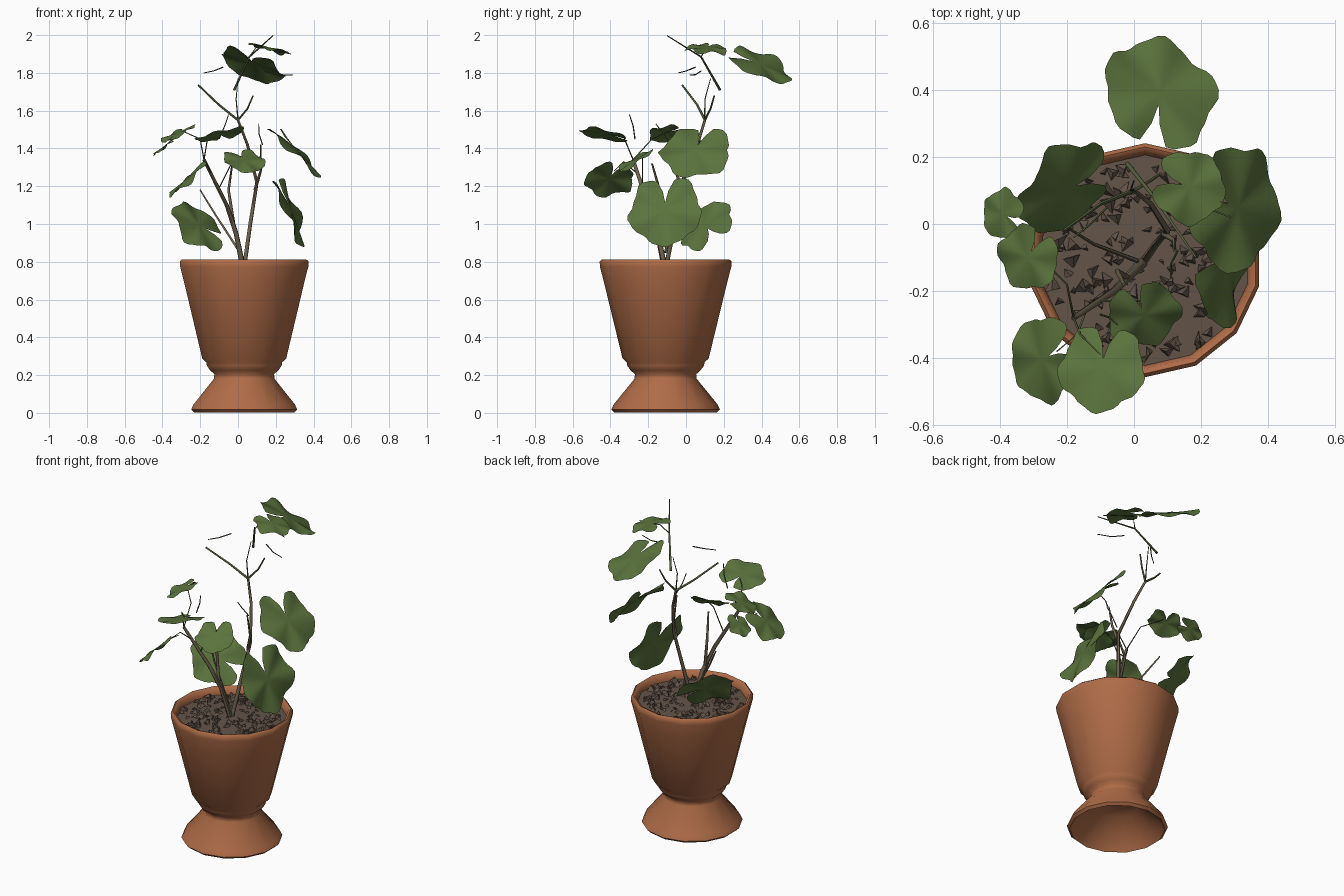
import bpy, bmesh, math, random
from mathutils import Vector

if "Cube" in bpy.data.objects:
    bpy.data.objects.remove(bpy.data.objects["Cube"])

random.seed(4)
TAU = math.tau
CX, CY = 0.033, -0.108   # pot axis


def material(name, rgb):
    m = bpy.data.materials.new(name)
    m.diffuse_color = (*rgb, 1)
    m.use_nodes = True
    m.node_tree.nodes["Principled BSDF"].inputs["Base Color"].default_value = m.diffuse_color
    return m


TERRACOTTA = material("terracotta", (0.43, 0.15, 0.064))
SOIL = material("soil", (0.125, 0.088, 0.066))
LEAF = material("leaf_green", (0.104, 0.172, 0.046))
BARK = material("stem_bark", (0.15, 0.12, 0.075))
TWIG = material("twig_green", (0.085, 0.11, 0.045))


def make(name, verts, faces, mat, smooth=None):
    me = bpy.data.meshes.new(name)
    me.from_pydata(verts, [], faces)
    me.materials.append(mat)
    ob = bpy.data.objects.new(name, me)
    bpy.context.collection.objects.link(ob)
    if smooth:
        for o in bpy.context.selected_objects:
            o.select_set(False)
        ob.select_set(True)
        bpy.context.view_layer.objects.active = ob
        bpy.ops.object.shade_smooth_by_angle(angle=math.radians(smooth))
    return ob


def lathe(name, profile, sides, mat):
    verts, faces = [], []
    for r, z in profile:
        for i in range(sides):
            a = TAU * (i + 0.5) / sides
            verts.append((CX + r * math.cos(a), CY + r * math.sin(a), z))
    for j in range(len(profile) - 1):
        for i in range(sides):
            k = (i + 1) % sides
            faces.append((j * sides + i, j * sides + k, (j + 1) * sides + k, (j + 1) * sides + i))
    faces.append(tuple(reversed(range(sides))))     # cap inside the hollow foot
    return make(name, verts, faces, mat, 65)


# Pot: hollow foot, waist, collar, flared bowl, rounded rim
lathe("pot", [(0.12, 0.15), (0.25, 0.03), (0.272, 0.003), (0.288, 0.018), (0.275, 0.045),
              (0.165, 0.18), (0.162, 0.205), (0.185, 0.225), (0.203, 0.25), (0.206, 0.268),
              (0.228, 0.288), (0.326, 0.69), (0.348, 0.775), (0.349, 0.802), (0.338, 0.812),
              (0.324, 0.806), (0.316, 0.775), (0.305, 0.72)], 14, TERRACOTTA)

# Soil bed with loose shards
verts, faces = [(CX, CY, 0.775)], []
for i in range(14):
    a = TAU * (i + 0.5) / 14
    verts.append((CX + 0.316 * math.cos(a), CY + 0.316 * math.sin(a), 0.765))
    faces.append((0, i + 1, (i + 1) % 14 + 1))
for _ in range(170):
    a, d = random.uniform(0, TAU), 0.295 * math.sqrt(random.random())
    c = Vector((CX + d * math.cos(a), CY + d * math.sin(a), 0.768))
    s, t, n = random.uniform(0.012, 0.03), random.uniform(0, TAU), len(verts)
    for k in range(3):
        b = t + TAU * k / 3 + random.uniform(-0.5, 0.5)
        verts.append(c + Vector((s * math.cos(b), s * math.sin(b), random.uniform(-0.01, 0.012))))
    verts.append(c + Vector((random.uniform(-s, s) / 2, random.uniform(-s, s) / 2, s)))
    faces += [(n, n + 1, n + 3), (n + 1, n + 2, n + 3), (n + 2, n, n + 3)]
make("soil", verts, faces, SOIL)


def leaf(name, centre, normal, notch, r, wave=0.08):
    """Round lobed leaf; notch is the direction of the stalk cleft."""
    w = Vector(normal).normalized()
    u = Vector(notch)
    u = (u - w * u.dot(w)).normalized()
    v = w.cross(u)
    c, n = Vector(centre), 48
    rings = (0.3, 0.55, 0.8, 1.0)
    ph = random.uniform(0, TAU)
    verts, faces = [c + w * r * 0.04], []
    for f in rings:
        for i in range(n):
            t = TAU * i / n
            d = min(t, TAU - t)
            rad = 0.97 + 0.065 * math.cos(5 * (t - math.pi)) + 0.02 * math.sin(13 * t + ph)
            rad *= 1 - 0.75 * math.exp(-(d / 0.16) ** 2)
            rad *= f
            h = wave * rad ** 2 * (math.sin(5 * t + ph) + 0.7 * math.sin(2 * t + ph)) - 0.06 * rad ** 2
            verts.append(c + r * (u * rad * math.cos(t) + v * rad * math.sin(t) + w * (h + 0.04)))
    for i in range(n):
        k = (i + 1) % n
        faces.append((0, 1 + i, 1 + k))
        for j in range(len(rings) - 1):
            a, b = 1 + j * n, 1 + (j + 1) * n
            faces.append((a + i, b + i, b + k, a + k))
    make(name, verts, faces, LEAF, 180)


# Leaves: centre, facing, cleft direction, radius
leaf("leaf_top_back", (0.075, 0.39, 1.84), (0.42, 0.42, 1), (-0.12, -1, 0.4), 0.18)
leaf("leaf_top_small", (0.165, 0.11, 1.93), (0.25, 0.05, 1), (-1, 0.3, 0), 0.112)
leaf("leaf_right_upper", (0.305, 0.05, 1.385), (0.73, -0.1, 0.72), (-1, 0.5, 1), 0.19)
leaf("leaf_right_lower", (0.275, -0.11, 1.07), (0.91, -0.15, 0.35), (-0.3, 0, 1), 0.197, 0.1)
leaf("leaf_left_lower", (-0.21, 0.105, 0.99), (0.55, -0.52, 0.62), (0.7, 0.3, -0.4), 0.165)
leaf("leaf_front_left", (-0.27, -0.405, 1.235), (-0.68, -0.08, 0.72), (1, 0.6, 1), 0.132)
leaf("leaf_front", (-0.095, -0.43, 1.472), (-0.22, 0.2, 1), (0.1, 1, 0), 0.133, 0.05)
leaf("leaf_front_inner", (0.03, -0.27, 1.335), (0.15, -0.5, 0.83), (-0.4, 1, 0.5), 0.113)
leaf("leaf_left_upper", (-0.315, -0.10, 1.48), (-0.42, -0.15, 0.9), (0.6, 1, 0.2), 0.1)
leaf("leaf_left_tip", (-0.39, 0.03, 1.41), (-0.62, 0, 0.78), (0.8, -0.4, 0.5), 0.078)


def stem(name, pts, r0, r1, mat):
    """Tapered six-sided tube along a short path."""
    P = [Vector(p) for p in pts]
    verts, faces, n = [], [], 6
    for j, p in enumerate(P):
        d = (P[min(j + 1, len(P) - 1)] - P[max(j - 1, 0)]).normalized()
        s = d.cross(Vector((0.6, 0.8, 0.05))).normalized()
        t = d.cross(s)
        r = r0 + (r1 - r0) * j / (len(P) - 1)
        verts += [p + r * (s * math.cos(TAU * i / n) + t * math.sin(TAU * i / n)) for i in range(n)]
    for j in range(len(P) - 1):
        for i in range(n):
            k = (i + 1) % n
            faces.append((j * n + i, j * n + k, j * n + n + k, j * n + n + i))
    faces += [tuple(reversed(range(n))), tuple(range(len(verts) - n, len(verts)))]
    make(name, verts, faces, mat, 60)


# Woody stems
stem("stem_left", [(0.03, -0.11, 0.75), (-0.01, -0.15, 0.95), (-0.06, -0.2, 1.1), (-0.18, -0.28, 1.34)],
     0.016, 0.009, BARK)
stem("stem_right", [(0.03, -0.11, 0.75), (0.065, -0.06, 1.0), (0.1, -0.02, 1.22), (0.05, 0.06, 1.42),
                    (0.0, 0.1, 1.55)], 0.012, 0.007, BARK)
stem("stem_middle", [(-0.02, -0.16, 0.98), (-0.05, -0.14, 1.18), (-0.03, -0.18, 1.32)], 0.01, 0.005, BARK)
stem("stem_low", [(0.01, -0.11, 0.85), (-0.12, -0.06, 1.05), (-0.2, -0.01, 1.18)], 0.007, 0.004, BARK)
stem("stem_inner", [(0.09, -0.03, 1.18), (0.12, -0.05, 1.28), (0.12, -0.08, 1.42)], 0.01, 0.004, BARK)
# Upper forks
stem("fork_left", [(0.0, 0.1, 1.55), (-0.1, 0.06, 1.63), (-0.21, -0.02, 1.735)], 0.007, 0.005, TWIG)
stem("fork_right", [(0.0, 0.1, 1.55), (0.05, 0.13, 1.61), (0.08, 0.15, 1.68)], 0.006, 0.004, TWIG)
stem("fork_middle", [(0.0, 0.1, 1.55), (-0.01, 0.1, 1.66), (0.0, 0.13, 1.77)], 0.004, 0.002, TWIG)
stem("top_shoot", [(-0.02, 0.18, 1.71), (0.06, 0.08, 1.885), (0.185, -0.1, 1.997)], 0.007, 0.003, TWIG)

# Thin leaf stalks and bare twigs
twigs = [
    [(0.06, 0.08, 1.885), (0.1, 0.11, 1.94), (0.28, 0.06, 1.9)],
    [(-0.14, -0.25, 1.26), (-0.17, -0.33, 1.33), (-0.23, -0.38, 1.28)],
    [(-0.18, -0.28, 1.34), (-0.16, -0.33, 1.46), (-0.1, -0.39, 1.47)],
    [(-0.1, -0.23, 1.19), (-0.03, -0.23, 1.33), (0.02, -0.23, 1.36)],
    [(-0.18, -0.28, 1.34), (-0.2, -0.18, 1.45), (-0.29, -0.09, 1.49)],
    [(-0.1, -0.27, 1.45), (-0.07, -0.28, 1.52), (-0.05, -0.3, 1.58)],
    [(0.13, -0.08, 1.42), (0.11, -0.12, 1.48), (0.11, -0.16, 1.53)],
    [(-0.08, 0.05, 1.83), (-0.13, 0.0, 1.81), (-0.18, -0.04, 1.8)],
    [(0.14, 0.08, 1.81), (0.21, 0.05, 1.79), (0.29, 0.02, 1.79)],
]
for i, p in enumerate(twigs):
    stem("twig_%d" % (i + 1), p, 0.0035, 0.0025, TWIG)
